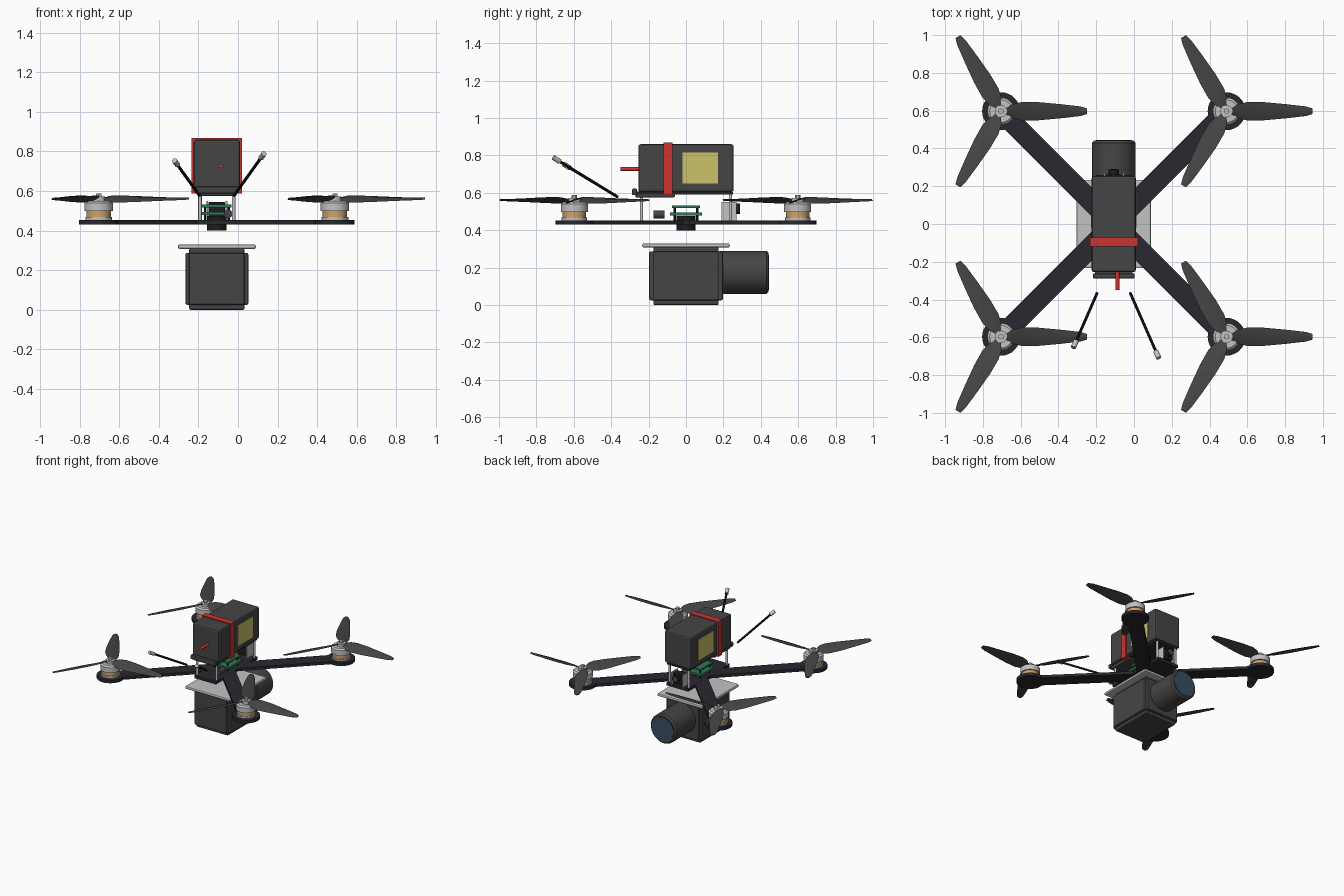
import bpy, bmesh, math
from mathutils import Vector, Matrix

old = bpy.data.objects.get("Cube")
if old:
    bpy.data.objects.remove(old, do_unlink=True)

CX = -0.107            # centre line of the airframe
ARM = 0.597            # motor offset from the centre


def mat(name, r, g, b):
    m = bpy.data.materials.new(name)
    m.use_nodes = True
    m.diffuse_color = (r, g, b, 1)
    m.node_tree.nodes["Principled BSDF"].inputs["Base Color"].default_value = (r, g, b, 1)
    return m


GREY = mat("dark grey plastic", 0.06, 0.06, 0.06)
CARBON = mat("carbon frame", 0.022, 0.021, 0.03)
METAL = mat("light metal", 0.55, 0.54, 0.54)
COPPER = mat("copper windings", 0.64, 0.36, 0.13)
GREEN = mat("circuit green", 0.03, 0.18, 0.085)
RED = mat("strap red", 0.6, 0.035, 0.035)
YELLOW = mat("label yellow", 0.6, 0.55, 0.14)
GLASS = mat("lens glass", 0.04, 0.075, 0.12)
BLACK = mat("black rubber", 0.012, 0.012, 0.013)


def finish(name, bm, material, bevel=0, smooth=False):
    me = bpy.data.meshes.new(name)
    bmesh.ops.recalc_face_normals(bm, faces=bm.faces)
    bm.to_mesh(me)
    bm.free()
    ob = bpy.data.objects.new(name, me)
    bpy.context.collection.objects.link(ob)
    me.materials.append(material)
    if bevel:
        mod = ob.modifiers.new("bevel", "BEVEL")
        mod.width, mod.segments = bevel, 2
    if smooth:
        bpy.ops.object.select_all(action="DESELECT")
        ob.select_set(True)
        bpy.context.view_layer.objects.active = ob
        bpy.ops.object.shade_smooth_by_angle(angle=math.radians(35))
    return ob


def box(name, material, x, y, z, bevel=0):
    """Box from (min, max) ranges; x is measured from the centre line."""
    bm = bmesh.new()
    mid = Vector((CX + sum(x) / 2, sum(y) / 2, sum(z) / 2))
    size = (x[1] - x[0], y[1] - y[0], z[1] - z[0], 1)
    bmesh.ops.create_cube(bm, size=1, matrix=Matrix.Translation(mid) @ Matrix.Diagonal(size))
    return finish(name, bm, material, bevel)


def rod(name, material, a, b, r, r2=None, sides=32):
    """Cylinder or cone between two points."""
    a, b = Vector(a), Vector(b)
    bm = bmesh.new()
    turn = (b - a).to_track_quat("Z", "Y").to_matrix().to_4x4()
    bmesh.ops.create_cone(bm, cap_ends=True, segments=sides, radius1=r,
                          radius2=r if r2 is None else r2, depth=(b - a).length,
                          matrix=Matrix.Translation((a + b) / 2) @ turn)
    return finish(name, bm, material, smooth=True)


def blade(name, centre, angle):
    """Twisted, tapered propeller blade: (radius, half chord, pitch degrees)."""
    stations = [(0.03, 0.02, 25), (0.06, 0.04, 24), (0.11, 0.052, 20), (0.2, 0.05, 17),
                (0.32, 0.038, 14), (0.42, 0.026, 12), (0.456, 0.015, 10)]
    place = Matrix.Translation(centre) @ Matrix.Rotation(angle, 4, "Z")
    bm = bmesh.new()
    rings = []
    for r, c, pitch in stations:
        section = [(-c, 0), (0, -0.003), (c, 0), (0, 0.007)]
        turn = Matrix.Rotation(math.radians(pitch), 4, "X")
        rings.append([bm.verts.new(place @ (turn @ Vector((0, y, z)) + Vector((r, 0, 0))))
                      for y, z in section])
    for p, q in zip(rings, rings[1:]):
        for i in range(4):
            j = (i + 1) % 4
            bm.faces.new((p[i], p[j], q[j], q[i]))
    bm.faces.new(rings[0])
    bm.faces.new(rings[-1])
    finish(name, bm, GREY, smooth=True)


# Frame plates and standoffs
box("bottom_plate", CARBON, (-0.095, 0.095), (-0.26, 0.26), (0.43, 0.453))
box("top_plate", CARBON, (-0.1, 0.1), (-0.26, 0.25), (0.592, 0.605))
for sx in (-1, 1):
    for y in (-0.238, 0.238):
        x = CX + sx * 0.085
        rod("standoff", METAL, (x, y, 0.45), (x, y, 0.595), 0.009, sides=12)

# Arms, motors and propellers
for sx in (-1, 1):
    for sy in (-1, 1):
        x, y = CX + sx * ARM, sy * ARM

        bm = bmesh.new()
        length = ARM * math.sqrt(2)
        bmesh.ops.create_cube(bm, size=1, matrix=Matrix.Translation((CX + sx * ARM / 2, y / 2, 0.4415))
                              @ Matrix.Rotation(math.atan2(sy, sx), 4, "Z")
                              @ Matrix.Diagonal((length, 0.11, 0.022, 1)))
        finish("arm", bm, CARBON)
        rod("motor_pad", CARBON, (x, y, 0.43), (x, y, 0.4535), 0.1)
        rod("motor_base", METAL, (x, y, 0.45), (x, y, 0.468), 0.068)
        rod("motor_windings", COPPER, (x, y, 0.466), (x, y, 0.505), 0.062)
        rod("motor_bell", METAL, (x, y, 0.498), (x, y, 0.54), 0.072)
        rod("motor_cap", METAL, (x, y, 0.54), (x, y, 0.55), 0.072, 0.06)
        rod("propeller_hub", METAL, (x, y, 0.545), (x, y, 0.572), 0.032)
        rod("propeller_nut", METAL, (x, y, 0.57), (x, y, 0.588), 0.015, sides=6)
        for k in range(3):
            blade("propeller_blade", (x, y, 0.56), k * math.tau / 3)

# Battery with strap, labels and lead
box("battery", GREY, (-0.117, 0.117), (-0.255, 0.255), (0.605, 0.86), 0.012)
s = 0.127
for side in (-1, 1):
    box("strap_side", RED, sorted((side * 0.115, side * s)), (-0.12, -0.072), (0.592, 0.868))
    box("battery_label", YELLOW, sorted((side * 0.115, side * 0.121)), (-0.018, 0.17), (0.65, 0.815))
box("strap_top", RED, (-s, s), (-0.12, -0.072), (0.857, 0.868))
box("strap_bottom", RED, (-s, s), (-0.12, -0.072), (0.588, 0.597))
rod("battery_lead", RED, (CX + 0.02, -0.35, 0.727), (CX + 0.02, -0.25, 0.727), 0.011, sides=12)

# Radio receiver below the battery nose
box("receiver", GREY, (-0.1, 0.1), (-0.27, -0.06), (0.576, 0.607), 0.005)
box("receiver_front", GREY, (-0.11, 0.11), (-0.288, -0.262), (0.588, 0.622), 0.005)

# Antennas
for a, b in (((-0.195, -0.365, 0.578), (-0.315, -0.64, 0.745)),
             ((-0.02, -0.365, 0.578), (0.125, -0.695, 0.78))):
    a, b = Vector(a), Vector(b)
    d = (b - a).normalized()
    rod("antenna", BLACK, a, b, 0.008, sides=10)
    rod("antenna_tip", METAL, b - d * 0.025, b + d * 0.018, 0.014, sides=12)

# Circuit boards and the mounting column
rod("mount_damper", BLACK, (CX, 0, 0.4), (CX, 0, 0.475), 0.05)
box("lower_board", GREEN, (-0.085, 0.085), (-0.085, 0.085), (0.478, 0.495))
box("upper_board", GREEN, (-0.075, 0.075), (-0.075, 0.075), (0.518, 0.532))
for sx in (-1, 1):
    for sy in (-1, 1):
        x, y = CX + sx * 0.06, sy * 0.06
        rod("board_post", BLACK, (x, y, 0.45), (x, y, 0.53), 0.006, sides=8)
rod("capacitor", GREY, (CX + 0.057, -0.175, 0.485), (CX + 0.057, -0.115, 0.485), 0.022)

# Small pilot camera at the back
box("pilot_camera", BLACK, (-0.042, 0.042), (0.2, 0.262), (0.465, 0.545), 0.006)
for sx in (-1, 1):
    box("pilot_camera_bracket", METAL, sorted((sx * 0.045, sx * 0.053)), (0.19, 0.27), (0.453, 0.55))
rod("pilot_camera_lens", BLACK, (CX, 0.25, 0.515), (CX, 0.288, 0.515), 0.028)
rod("pilot_camera_glass", GLASS, (CX, 0.287, 0.515), (CX, 0.29, 0.515), 0.02)

# Hanging camera: plate, body with raised panels, lens
box("camera_plate", METAL, (-0.197, 0.197), (-0.234, 0.234), (0.308, 0.33), 0.008)
box("camera_body", GREY, (-0.14, 0.14), (-0.175, 0.175), (0, 0.31), 0.008)
box("camera_side_panels", GREY, (-0.159, 0.159), (-0.175, 0.175), (0.025, 0.287), 0.008)
box("camera_end_panels", GREY, (-0.14, 0.14), (-0.197, 0.197), (0.025, 0.287), 0.008)
rod("lens_barrel", GREY, (CX, 0.18, 0.175), (CX, 0.43, 0.175), 0.115, sides=48)
rod("lens_rim", GREY, (CX, 0.43, 0.175), (CX, 0.442, 0.175), 0.115, 0.104, sides=48)
rod("lens_glass", GLASS, (CX, 0.438, 0.175), (CX, 0.445, 0.175), 0.094, sides=48)
